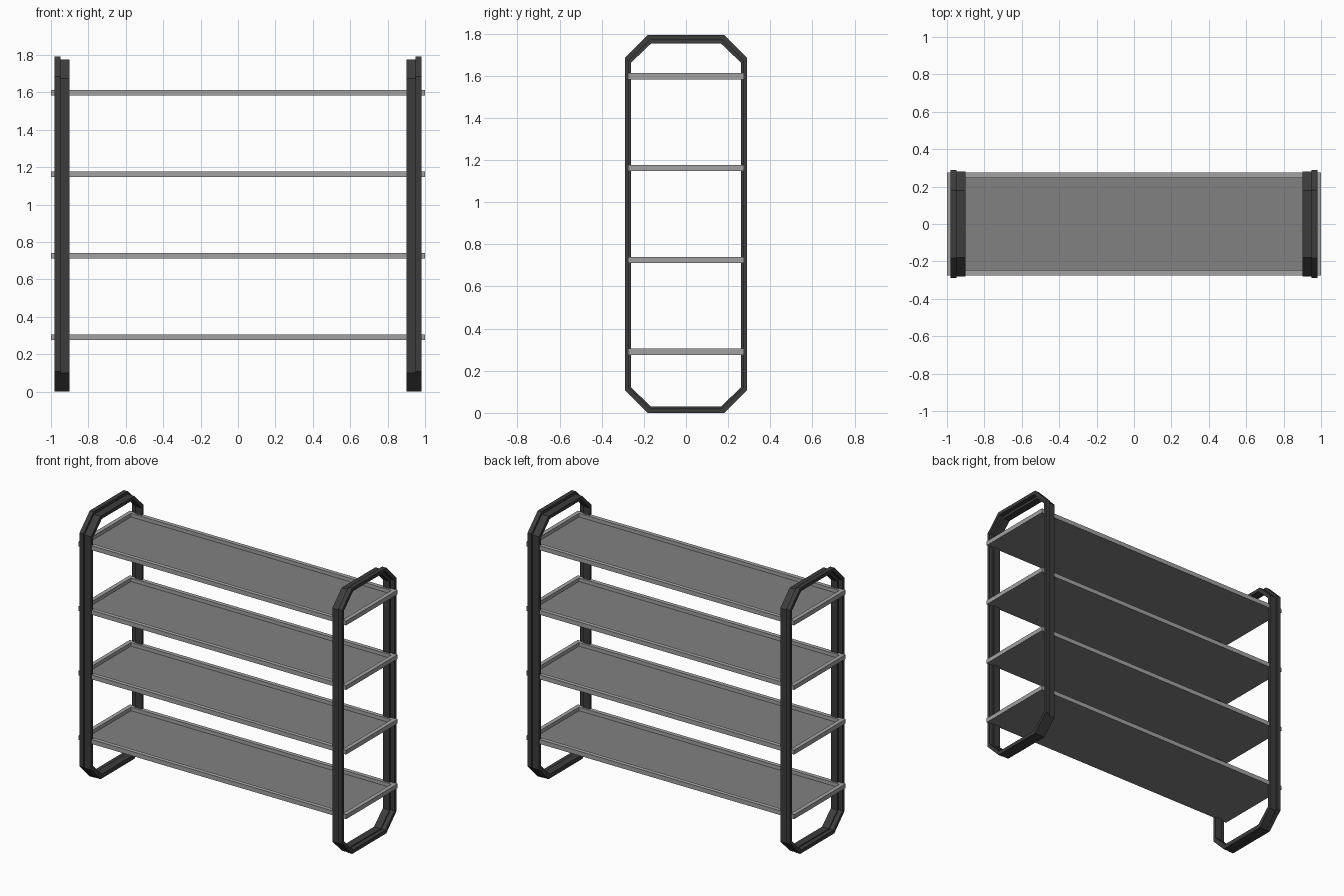
import bpy, bmesh

if "Cube" in bpy.data.objects:
    bpy.data.objects.remove(bpy.data.objects["Cube"])


def material(name, v):
    m = bpy.data.materials.new(name)
    m.diffuse_color = (v, v, v, 1)
    m.use_nodes = True
    m.node_tree.nodes["Principled BSDF"].inputs["Base Color"].default_value = m.diffuse_color
    return m


FRAME = material("dark_frame", 0.045)
PANEL = material("grey_panel", 0.22)
RIM = material("light_rim", 0.36)


def finish(name, bm, mat):
    bmesh.ops.recalc_face_normals(bm, faces=bm.faces)
    me = bpy.data.meshes.new(name)
    bm.to_mesh(me)
    bm.free()
    me.materials.append(mat)
    ob = bpy.data.objects.new(name, me)
    bpy.context.collection.objects.link(ob)
    return ob


def octagon(w, z0, z1, cy, cz):
    """Chamfered rectangle in the yz plane, half width w."""
    y = w - cy
    return [(y, z0), (w, z0 + cz), (w, z1 - cz), (y, z1),
            (-y, z1), (-w, z1 - cz), (-w, z0 + cz), (-y, z0)]


def loft(bm, loops):
    """Bridge a closed cycle of equal-length loops."""
    rings = [[bm.verts.new(p) for p in lp] for lp in loops]
    n = len(rings[0])
    for a, b in zip(rings, rings[1:] + rings[:1]):
        for i in range(n):
            j = (i + 1) % n
            bm.faces.new((a[i], a[j], b[j], b[i]))


# Side frames: octagonal hoop with a stepped cross-section
flange_out = octagon(0.29, 0.0, 1.793, 0.108, 0.108)
body_out = octagon(0.28, 0.001, 1.775, 0.10, 0.10)
flange_in = octagon(0.27, 0.024, 1.77, 0.098, 0.095)
body_in = octagon(0.26, 0.03, 1.753, 0.094, 0.09)
section = [(0.98, flange_out), (0.95, flange_out), (0.95, body_out),
           (0.90, body_out), (0.90, body_in), (0.95, body_in),
           (0.95, flange_in), (0.98, flange_in)]
for side, s in (("left", -1), ("right", 1)):
    bm = bmesh.new()
    loft(bm, [[(s * x, y, z) for y, z in prof] for x, prof in section])
    finish(side + "_side_frame", bm, FRAME)


def rect(x, y, z):
    return [(x, y, z), (-x, y, z), (-x, -y, z), (x, -y, z)]


# Shelves: thin panel with a raised rim
for i in range(4):
    z = 0.29 + 0.436 * i
    bm = bmesh.new()
    bmesh.ops.create_cube(bm, size=1)
    bmesh.ops.scale(bm, vec=(1.998, 0.548, 0.006), verts=bm.verts)
    bmesh.ops.translate(bm, vec=(0, 0, z - 0.012), verts=bm.verts)
    finish(f"shelf_panel_{i + 1}", bm, PANEL)
    bm = bmesh.new()
    lo, hi = z - 0.0145, z + 0.015
    loft(bm, [rect(1, 0.275, lo), rect(1, 0.275, hi),
              rect(0.972, 0.247, hi), rect(0.972, 0.247, lo)])
    finish(f"shelf_rim_{i + 1}", bm, RIM)
